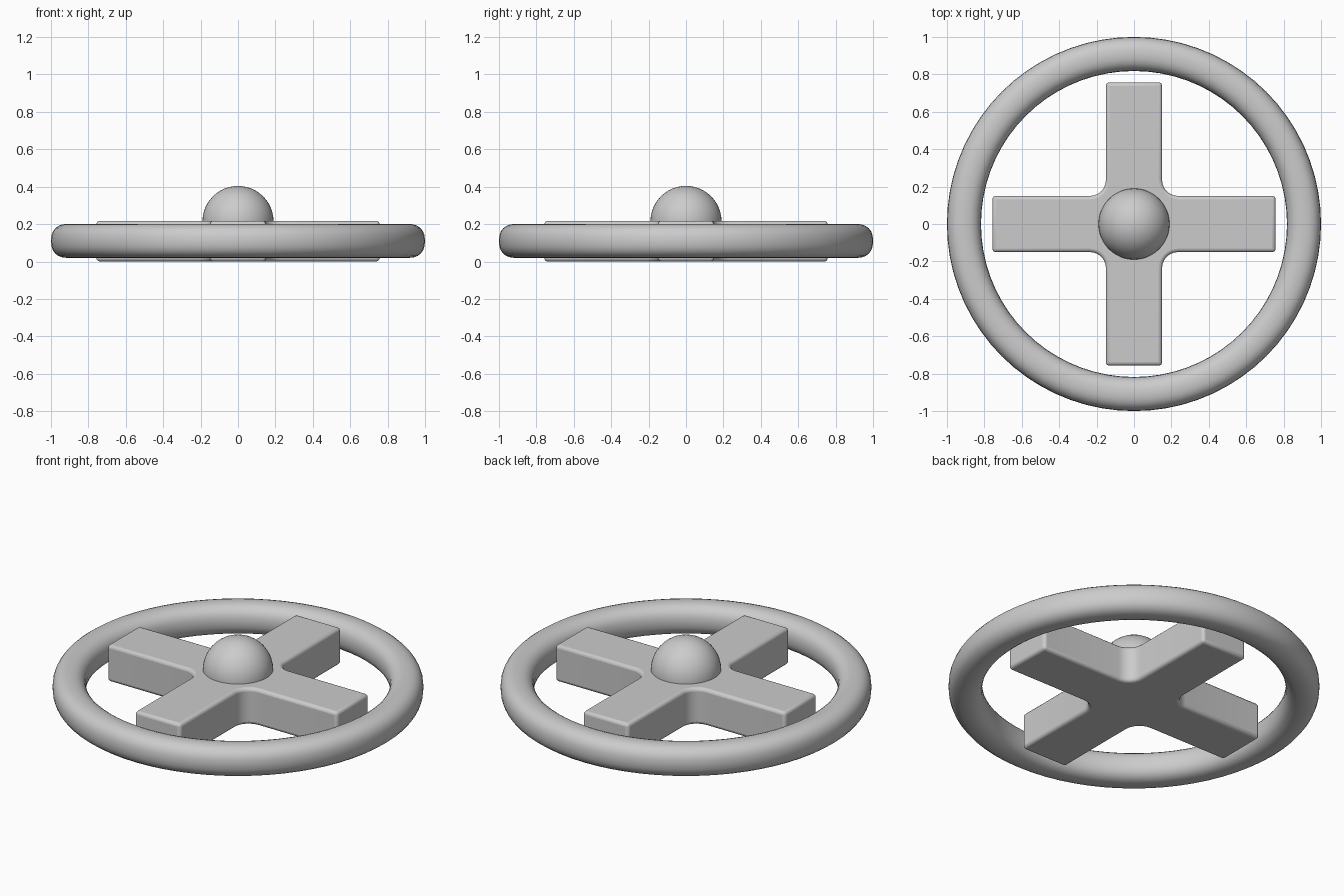
import bpy, bmesh
from math import sin, cos, pi, copysign, radians

if "Cube" in bpy.data.objects:
    bpy.data.objects.remove(bpy.data.objects["Cube"])


def finish(name, bm, angle=40):
    bmesh.ops.recalc_face_normals(bm, faces=bm.faces)
    mesh = bpy.data.meshes.new(name)
    bm.to_mesh(mesh)
    bm.free()
    obj = bpy.data.objects.new(name, mesh)
    bpy.context.collection.objects.link(obj)
    bpy.ops.object.select_all(action='DESELECT')
    obj.select_set(True)
    bpy.context.view_layer.objects.active = obj
    bpy.ops.object.shade_smooth_by_angle(angle=radians(angle))
    return obj


# Outer ring: slightly squared round section swept around z
def build_ring(radius=0.909, half=0.091, z=0.11, segs=72, sides=24, power=0.85):
    bm = bmesh.new()
    loops = []
    for i in range(segs):
        a = 2 * pi * i / segs
        loop = []
        for j in range(sides):
            t = 2 * pi * j / sides
            r = radius + half * copysign(abs(cos(t)) ** power, cos(t))
            h = z + half * copysign(abs(sin(t)) ** power, sin(t))
            loop.append(bm.verts.new((r * cos(a), r * sin(a), h)))
        loops.append(loop)
    for i in range(segs):
        p, q = loops[i], loops[(i + 1) % segs]
        for j in range(sides):
            k = (j + 1) % sides
            bm.faces.new((p[j], q[j], q[k], p[k]))
    return finish("outer_ring", bm, 60)


# Cross of four arms with filleted inner corners and softened edges
def build_cross(half=0.15, reach=0.757, fillet=0.085, top=0.217):
    corner = [(reach, -half), (reach, half)]
    c = half + fillet
    for i in range(7):
        a = -pi / 2 - (pi / 2) * i / 6
        corner.append((c + fillet * cos(a), c + fillet * sin(a)))
    bm = bmesh.new()
    outline = []
    for k in range(4):
        co, si = round(cos(k * pi / 2)), round(sin(k * pi / 2))
        outline += [bm.verts.new((x * co - y * si, x * si + y * co, 0))
                    for x, y in corner]
    face = bm.faces.new(outline)
    ext = bmesh.ops.extrude_face_region(bm, geom=[face])
    verts = [v for v in ext["geom"] if isinstance(v, bmesh.types.BMVert)]
    bmesh.ops.translate(bm, verts=verts, vec=(0, 0, top))
    obj = finish("cross_spokes", bm)
    bevel = obj.modifiers.new("soft_edges", 'BEVEL')
    bevel.width = 0.018
    bevel.segments = 3
    bevel.limit_method = 'ANGLE'
    bevel.angle_limit = radians(40)
    return obj


# Central dome, a ball half sunk into the cross
def build_hub():
    bm = bmesh.new()
    bmesh.ops.create_uvsphere(bm, u_segments=48, v_segments=24, radius=0.19)
    hub = finish("hub_ball", bm)
    hub.location.z = 0.214
    return hub


build_ring()
build_cross()
build_hub()
